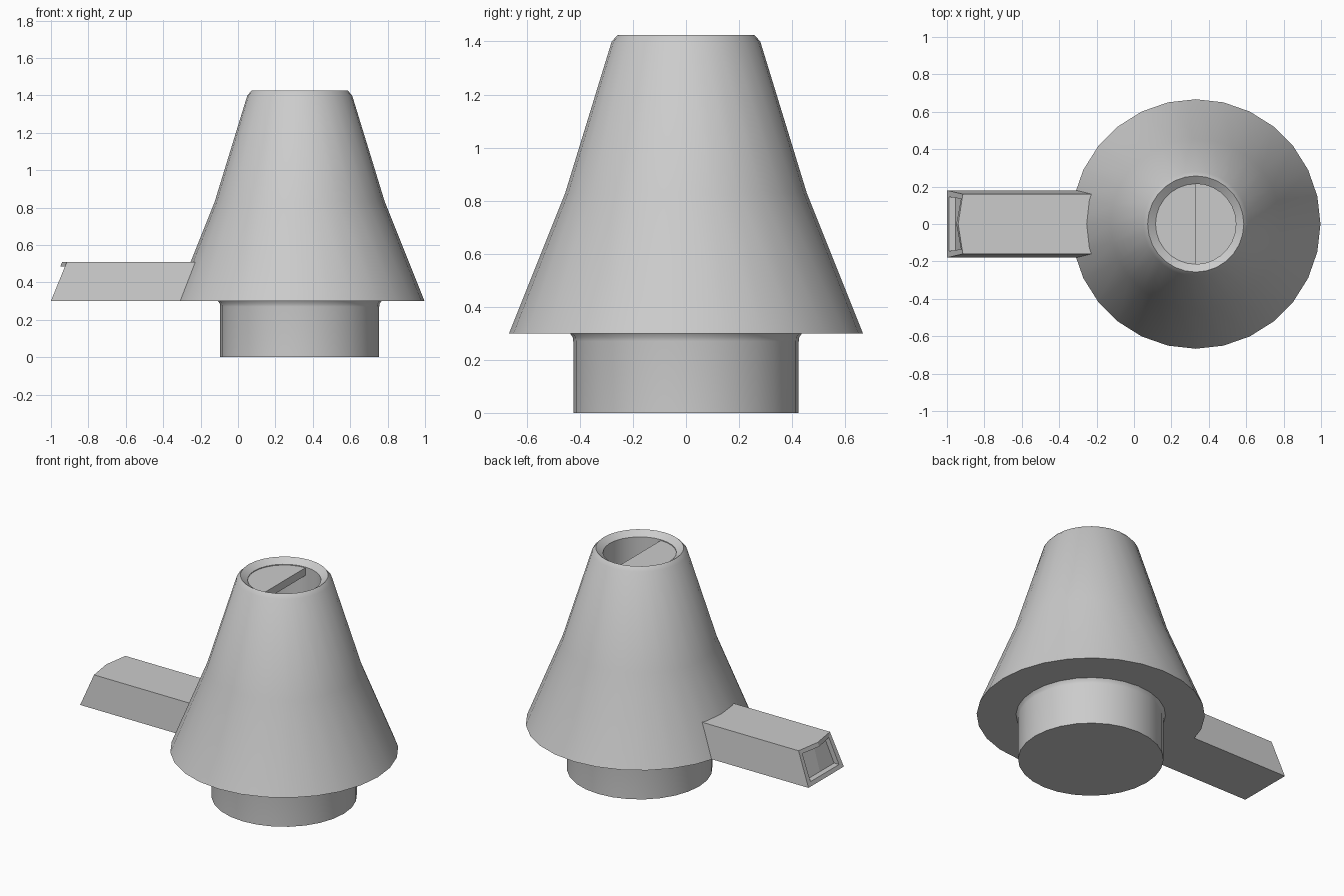
import bpy, bmesh, math

if "Cube" in bpy.data.objects:
    bpy.data.objects.remove(bpy.data.objects["Cube"])

CX, SIDES = 0.33, 28


def finish(name, bm, smooth=True):
    bmesh.ops.remove_doubles(bm, verts=bm.verts, dist=1e-5)
    bmesh.ops.recalc_face_normals(bm, faces=bm.faces)
    me = bpy.data.meshes.new(name)
    bm.to_mesh(me)
    bm.free()
    ob = bpy.data.objects.new(name, me)
    bpy.context.collection.objects.link(ob)
    if smooth:
        bpy.ops.object.select_all(action='DESELECT')
        ob.select_set(True)
        bpy.context.view_layer.objects.active = ob
        bpy.ops.object.shade_smooth_by_angle(angle=math.radians(30))
    return ob


def lathe(name, profile):
    """Spin (radius, z) points around the vertical axis at x = CX."""
    bm = bmesh.new()
    vs = [bm.verts.new((CX + r, 0, z)) for r, z in profile]
    es = [bm.edges.new(p) for p in zip(vs, vs[1:])]
    bmesh.ops.spin(bm, geom=vs + es, cent=(CX, 0, 0), axis=(0, 0, 1),
                   angle=math.tau, steps=SIDES, use_merge=True)
    return finish(name, bm)


# Flared cone with a well in the top
lathe("cone_body", [(0, 1.0), (.215, 1.0), (.215, 1.395), (.257, 1.425),
                    (.28, 1.40), (.455, .83), (.667, .30), (0, .30)])

# Neck below, slightly flared where it meets the cone
lathe("neck", [(.437, .30), (.427, .285), (.425, .27), (.425, 0), (0, 0)])

# Half disc covering the left half of the well
bm = bmesh.new()
n = SIDES // 2
arc = [math.pi / 2 + math.pi * i / n for i in range(n + 1)]
face = bm.faces.new([bm.verts.new((CX + .215 * math.cos(a), .215 * math.sin(a), 1.39))
                     for a in arc])
ext = bmesh.ops.extrude_face_region(bm, geom=[face], use_keep_orig=True)
bmesh.ops.translate(bm, vec=(0, 0, -.05),
                    verts=[g for g in ext["geom"] if isinstance(g, bmesh.types.BMVert)])
finish("half_cover", bm, False)

# Side spout: tapered section, slanted curved end with a shallow recess
bm = bmesh.new()


def section(x_low, x_corner, x_mid, w_low, w_top, z0, z1):
    pts = [(x_low, -w_low, z0), (x_low, 0, z0), (x_low, w_low, z0),
           (x_corner, w_top, z1), (x_mid, 0, z1), (x_corner, -w_top, z1)]
    return [bm.verts.new(p) for p in pts]


loops = [section(-.15, -.15, -.15, .18, .16, .301, .51),
         section(-1.0, -.915, -.94, .18, .16, .301, .51),
         section(-.99, -.925, -.95, .145, .135, .325, .485),
         section(-.955, -.89, -.91, .145, .135, .325, .485)]
for a, b in zip(loops, loops[1:]):
    for i in range(6):
        j = (i + 1) % 6
        bm.faces.new((a[i], a[j], b[j], b[i]))
for l in (loops[0], loops[-1]):
    bm.faces.new((l[0], l[1], l[4], l[5]))
    bm.faces.new((l[1], l[2], l[3], l[4]))
finish("spout", bm, False)
